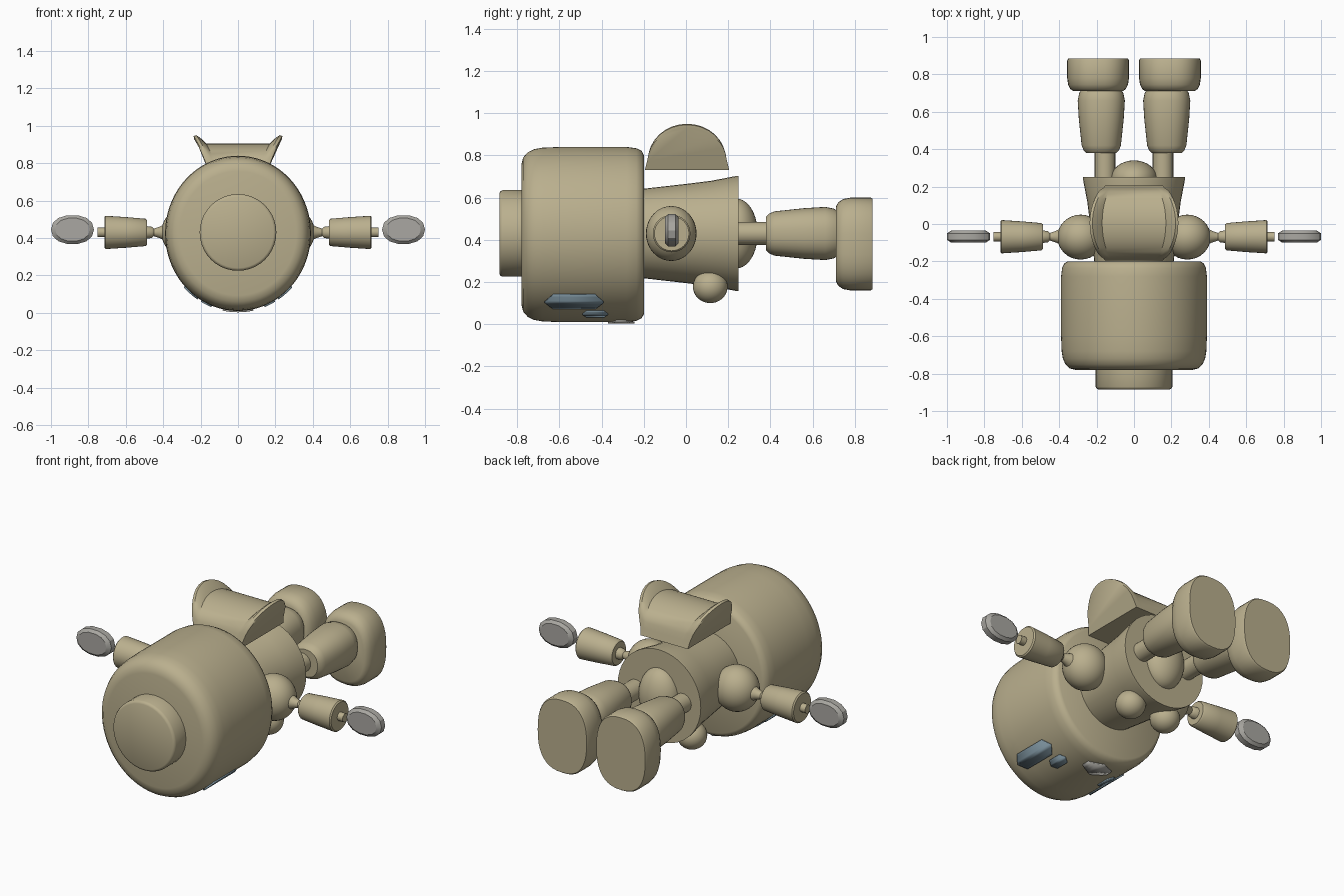
import bpy, bmesh, math

if "Cube" in bpy.data.objects:
    bpy.data.objects.remove(bpy.data.objects["Cube"])


def material(name, rgb):
    mat = bpy.data.materials.new(name)
    mat.use_nodes = True
    mat.diffuse_color = (*rgb, 1)
    mat.node_tree.nodes["Principled BSDF"].inputs["Base Color"].default_value = (*rgb, 1)
    return mat


TAN = material("tan", (0.49, 0.43, 0.27))
GREY = material("warm grey", (0.40, 0.39, 0.36))
BLUE = material("slate blue", (0.19, 0.27, 0.32))


def finish(name, bm, mat, angle=40):
    bmesh.ops.recalc_face_normals(bm, faces=bm.faces)
    mesh = bpy.data.meshes.new(name)
    bm.to_mesh(mesh)
    bm.free()
    mesh.materials.append(mat)
    obj = bpy.data.objects.new(name, mesh)
    bpy.context.collection.objects.link(obj)
    bpy.ops.object.select_all(action="DESELECT")
    obj.select_set(True)
    bpy.context.view_layer.objects.active = obj
    bpy.ops.object.shade_smooth_by_angle(angle=math.radians(angle))
    return obj


def signed_pow(v, p):
    return math.copysign(abs(v) ** p, v)


def bridge(bm, rings):
    """Skin a list of closed vertex rings and cap both ends."""
    n = len(rings[0])
    for a, b in zip(rings, rings[1:]):
        for i in range(n):
            j = (i + 1) % n
            bm.faces.new((a[i], a[j], b[j], b[i]))
    bm.faces.new(rings[0])
    bm.faces.new(rings[-1])


def turned(name, axis, profile, centre, scale=(1, 1), mat=TAN, sides=40, power=2, angle=40):
    """Solid turned about the x or y axis from (position, radius) pairs."""
    bm = bmesh.new()
    rings = []
    for pos, rad in profile:
        ring = []
        for i in range(sides):
            t = math.tau * i / sides
            a = centre[0] + rad * scale[0] * signed_pow(math.cos(t), 2 / power)
            b = centre[1] + rad * scale[1] * signed_pow(math.sin(t), 2 / power)
            ring.append(bm.verts.new((pos, a, b) if axis == "x" else (a, pos, b)))
        rings.append(ring)
    bridge(bm, rings)
    return finish(name, bm, mat, angle)


def ball(name, centre, radii):
    bm = bmesh.new()
    bmesh.ops.create_uvsphere(bm, u_segments=32, v_segments=20, radius=1)
    bmesh.ops.scale(bm, vec=radii, verts=bm.verts)
    bmesh.ops.translate(bm, vec=centre, verts=bm.verts)
    return finish(name, bm, TAN)


MID = 0.43

# Head with its rounded rims, and the stud on top of it
HEAD_Z, HEAD_RX, HEAD_RZ = 0.425, 0.39, 0.415
turned("head", "y", [(-0.78, 0.8), (-0.772, 0.88), (-0.75, 0.94), (-0.72, 0.975), (-0.68, 0.992),
                     (-0.6, 1), (-0.28, 1), (-0.235, 0.985), (-0.21, 0.955), (-0.2, 0.91)],
       (0, HEAD_Z), (HEAD_RX, HEAD_RZ), sides=72)
turned("head_stud", "y", [(-0.885, 0.19), (-0.88, 0.2), (-0.87, 0.205), (-0.77, 0.205)], (0, MID))


# Face plates that follow the curve of the head
def face_plate(name, angles, ys, mat, taper=0.0):
    bm = bmesh.new()
    steps = 8
    rows = []
    for i in range(steps + 1):
        f = i / steps
        t = math.radians(angles[0] + (angles[1] - angles[0]) * f)
        inset = taper * abs(2 * f - 1)
        rows.append([bm.verts.new((HEAD_RX * 1.006 * math.sin(t), y,
                                   HEAD_Z - HEAD_RZ * 1.006 * math.cos(t)))
                     for y in (ys[0] + inset, ys[1] - inset)])
    for a, b in zip(rows, rows[1:]):
        bm.faces.new((a[0], a[1], b[1], b[0]))
    obj = finish(name, bm, mat)
    mod = obj.modifiers.new("thickness", "SOLIDIFY")
    mod.thickness = 0.009
    mod.offset = 0
    return obj


for s, side in ((1, "left"), (-1, "right")):
    face_plate(side + "_eye", (33 * s, 47 * s), (-0.67, -0.39), BLUE, 0.04)
    face_plate(side + "_eye_corner", (21 * s, 30 * s), (-0.49, -0.37), BLUE, 0.02)
face_plate("mouth", (-12, 12), (-0.37, -0.245), GREY, 0.04)

# Flared torso and the dome under it
turned("torso", "y", [(-0.22, 0.21), (0, 0.235), (0.12, 0.25), (0.235, 0.272), (0.25, 0.272)], (0, MID))
ball("hip_dome", (0, 0.24, MID), (0.125, 0.1, 0.165))

for s, side in ((1, "left"), (-1, "right")):
    arm = (-0.068, MID)
    # Arm: shoulder, elbow, forearm, wrist and hand
    ball(side + "_shoulder", (0.285 * s, -0.07, MID), (0.125, 0.12, 0.13))
    turned(side + "_elbow", "x", [(x * s, r) for x, r in
           ((0.39, 0.045), (0.42, 0.03), (0.45, 0.02), (0.46, 0.03), (0.5, 0.035))], arm, sides=20)
    turned(side + "_forearm", "x", [(x * s, r) for x, r in
           ((0.487, 0.066), (0.495, 0.073), (0.6, 0.082), (0.708, 0.089), (0.715, 0.082))],
           arm, sides=32)
    turned(side + "_wrist", "x", [(0.7 * s, 0.025), (0.75 * s, 0.025)], arm, sides=16)
    turned(side + "_hand", "y", [(-0.1, 0.8), (-0.085, 1), (-0.05, 1), (-0.035, 0.8)],
           (0.885 * s, 0.445), (0.115, 0.078), GREY, sides=14, power=2.2, angle=25)

    # Ball on the chest side
    ball(side + "_chest_ball", (0.12 * s, 0.115, 0.178), (0.082, 0.082, 0.078))

    # Leg: thigh rod, shin and oblong foot
    turned(side + "_thigh", "y", [(0.2, 0.055), (0.42, 0.055)], (0.155 * s, MID), sides=24)
    turned(side + "_shin", "y", [(0.38, 0.08), (0.395, 0.095), (0.42, 0.105), (0.56, 0.12),
                                 (0.66, 0.126), (0.7, 0.118), (0.73, 0.1)],
           (0.175 * s, MID), power=2.3)
    turned(side + "_foot", "y", [(0.71, 0.8), (0.722, 0.9), (0.745, 0.97), (0.78, 1),
                                 (0.875, 1), (0.885, 0.97)],
           (0.192 * s, 0.38), (0.165, 0.22), power=2.5)

# Arched backpack with raised, outward leaning side walls
BASE = 0.73
bm = bmesh.new()
sections = []
for s, height in ((-0.155, 0.2), (-0.148, 0.215), (-0.13, 0.22), (-0.115, 0.2), (-0.105, 0.175),
                  (0.105, 0.175), (0.115, 0.2), (0.13, 0.22), (0.148, 0.215), (0.155, 0.2)):
    outline = [(-0.195, BASE), (-0.185, BASE + 0.04)]
    for i in range(1, 16):
        t = math.pi * (1 - i / 16)
        outline.append((0.005 + 0.185 * math.cos(t), BASE + 0.05 + (height - 0.05) * math.sin(t)))
    outline += [(0.195, BASE + 0.04), (0.205, BASE)]
    sections.append([bm.verts.new((s + math.copysign(0.08, s) * ((z - BASE) / 0.2) ** 1.5, y, z))
                     for y, z in outline])
bridge(bm, sections)
finish("backpack", bm, TAN, 35)
